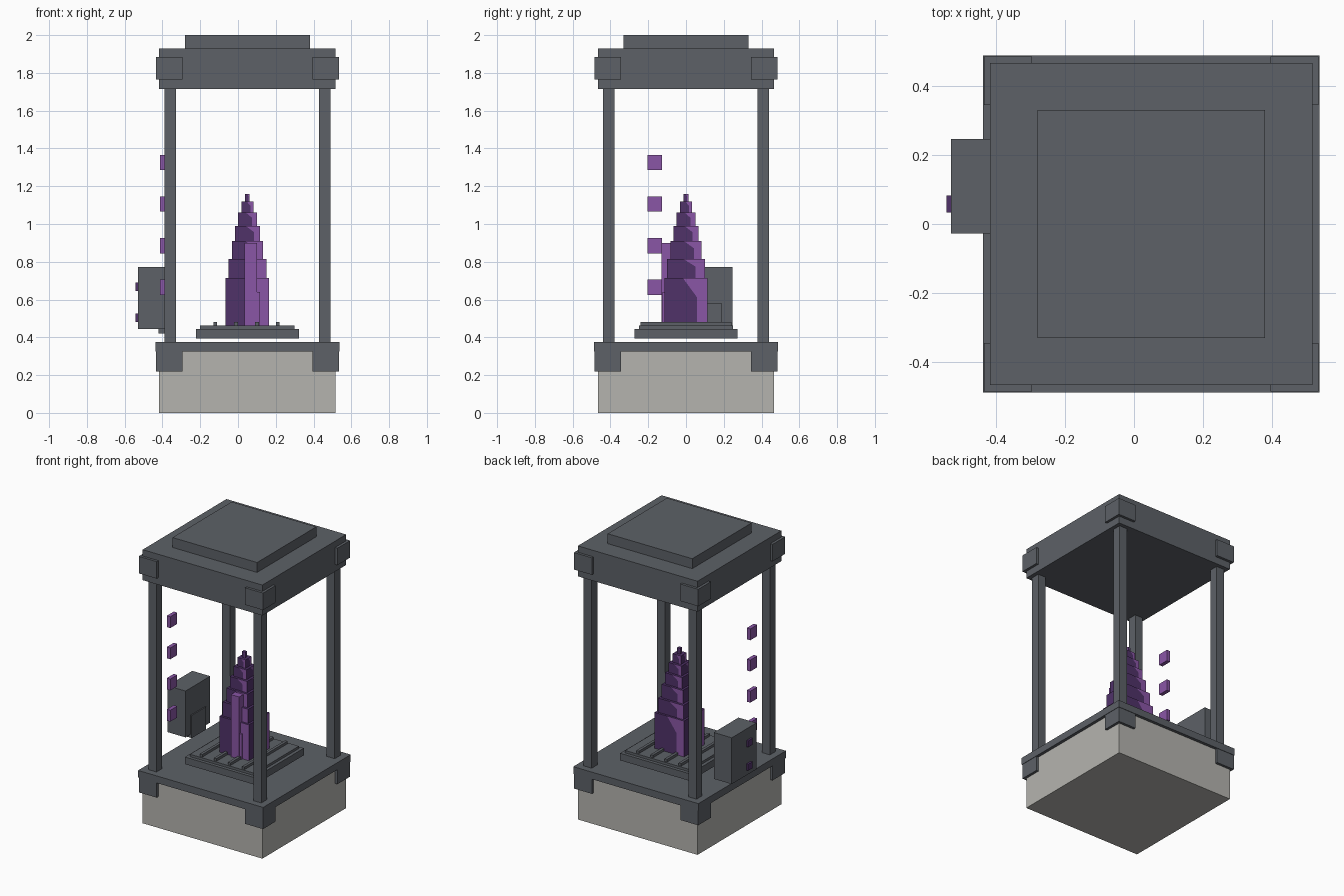
import bpy, bmesh

old = bpy.data.objects.get("Cube")
if old:
    bpy.data.objects.remove(old, do_unlink=True)

CX = 0.05  # axis of the cabinet; the side box offsets it from x = 0


def material(name, rgb):
    m = bpy.data.materials.new(name)
    m.use_nodes = True
    m.diffuse_color = (*rgb, 1)
    m.node_tree.nodes["Principled BSDF"].inputs["Base Color"].default_value = (*rgb, 1)
    return m


metal = material("dark grey metal", (0.109, 0.120, 0.136))
stone = material("pale stone", (0.462, 0.456, 0.429))
violet = material("light violet", (0.254, 0.093, 0.381))
plum = material("dark violet", (0.080, 0.032, 0.141))


def finish(name, bm, *mats):
    mesh = bpy.data.meshes.new(name)
    bm.to_mesh(mesh)
    bm.free()
    for m in mats:
        mesh.materials.append(m)
    obj = bpy.data.objects.new(name, mesh)
    bpy.context.collection.objects.link(obj)
    return obj


def box(name, x, y, z, mat):
    bm = bmesh.new()
    bmesh.ops.create_cube(bm, size=1)
    for v in bm.verts:
        for i, (lo, hi) in enumerate((x, y, z)):
            v.co[i] = hi if v.co[i] > 0 else lo
    return finish(name, bm, mat)


def slab(name, half, z0, z1, mat):
    return box(name, (CX - half, CX + half), (-half, half), (z0, z1), mat)


def corners(name, inner, outer, z0, z1, mat):
    for sx, side in ((-1, "right"), (1, "left")):
        for sy, end in ((-1, "front"), (1, "back")):
            xs = sorted((CX + sx * inner, CX + sx * outer))
            ys = sorted((sy * inner, sy * outer))
            box(f"{end}_{side}_{name}", xs, ys, (z0, z1), mat)


# Base, roof and frame
slab("stone_base", 0.467, 0, 0.325, stone)
slab("base_plate", 0.488, 0.325, 0.375, metal)
slab("roof", 0.467, 1.715, 1.93, metal)
slab("roof_cap", 0.33, 1.93, 2.0, metal)
corners("base_bracket", 0.345, 0.485, 0.22, 0.326, metal)
corners("roof_bracket", 0.345, 0.485, 1.765, 1.885, metal)
corners("post", 0.378, 0.44, 0.375, 1.715, metal)

# Floating pedestal with rails
slab("pedestal", 0.273, 0.395, 0.445, metal)
slab("pedestal_top", 0.25, 0.445, 0.462, metal)
for i in range(4):
    x = -0.12 + i * 0.11
    box(f"pedestal_rail_{i + 1}", (x - 0.01, x + 0.01), (-0.24, 0.24), (0.46, 0.48), metal)


# Stepped crystal: every side is split by a bent line into dark and light
def crystal_tier(name, h, z0, z1):
    bm = bmesh.new()
    zm = z0 + 0.6 * (z1 - z0)
    split = [(0.5 * h, z0), (0.5 * h, zm), (-0.15 * h, z1)]
    dark = [(-h, z0)] + split + [(-h, z1)]
    light = [(h, z1)] + split[::-1] + [(h, z0)]
    for c, s in ((1, 0), (0, 1), (-1, 0), (0, -1)):
        for index, outline in enumerate((dark, light[::1])):
            pts = [(CX + c * u + s * h, s * u - c * h, z) for u, z in outline]
            face = bm.faces.new([bm.verts.new(p) for p in pts])
            face.material_index = index
    for z in (z0, z1):
        ring = [(CX - h, -h, z), (CX + h, -h, z), (CX + h, h, z), (CX - h, h, z)]
        bm.faces.new([bm.verts.new(p) for p in ring])
    bmesh.ops.remove_doubles(bm, verts=bm.verts, dist=1e-5)
    bmesh.ops.recalc_face_normals(bm, faces=bm.faces)
    finish(name, bm, plum, violet)


levels = [0.46, 0.715, 0.815, 0.91, 0.99, 1.06, 1.12, 1.16]
halves = [0.115, 0.10, 0.083, 0.067, 0.05, 0.032, 0.012]
for i, h in enumerate(halves):
    crystal_tier(f"crystal_tier_{i + 1}", h, levels[i], levels[i + 1])
box("crystal_tall_shard", (0.035, 0.10), (-0.13, -0.03), (0.46, 0.90), violet)
box("crystal_short_shard", (0.10, 0.117), (-0.125, -0.03), (0.46, 0.64), violet)

# Control box on the side, with door and lamps
box("control_box", (-0.53, -0.39), (-0.028, 0.247), (0.445, 0.772), metal)
box("control_box_door", (-0.42, -0.382), (0.03, 0.19), (0.42, 0.58), metal)
for i, z in enumerate((0.48, 0.645)):
    box(f"control_lamp_{i + 1}", (-0.543, -0.529), (0.033, 0.082), (z, z + 0.045), plum)

# Column of floating tiles
for i in range(4):
    z = 0.625 + i * 0.22
    box(f"floating_tile_{i + 1}", (-0.412, -0.385), (-0.205, -0.128), (z, z + 0.08), violet)
